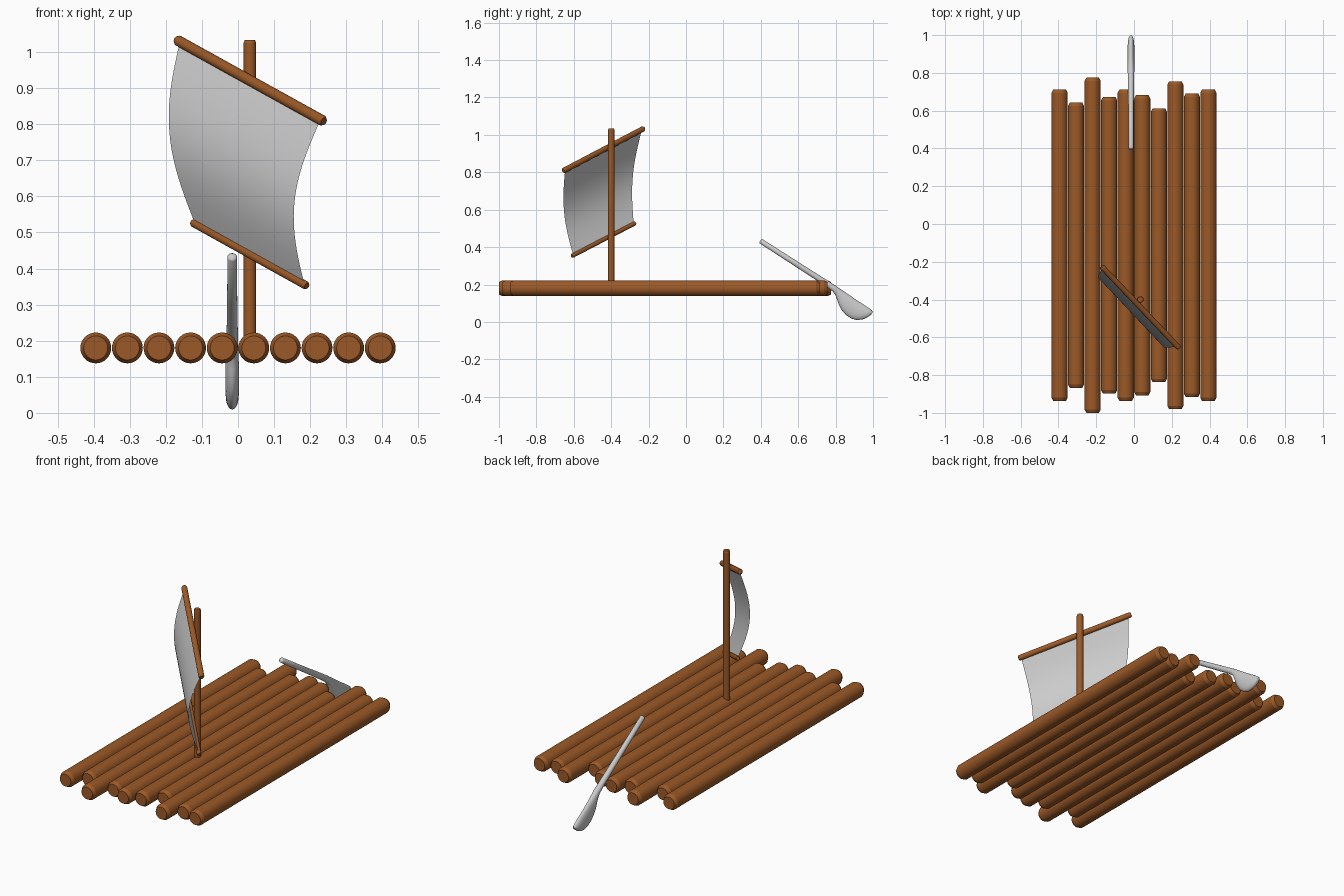
import bpy, bmesh, math
from mathutils import Vector

if "Cube" in bpy.data.objects:
    bpy.data.objects.remove(bpy.data.objects["Cube"])

wood = bpy.data.materials.new("wood")
wood.diffuse_color = (0.33, 0.10, 0.02, 1)
wood.use_nodes = True
wood.node_tree.nodes["Principled BSDF"].inputs["Base Color"].default_value = wood.diffuse_color


def make_object(name, bm, mat=None, angle=20):
    bmesh.ops.recalc_face_normals(bm, faces=bm.faces)
    mesh = bpy.data.meshes.new(name)
    bm.to_mesh(mesh)
    bm.free()
    ob = bpy.data.objects.new(name, mesh)
    bpy.context.collection.objects.link(ob)
    if mat:
        mesh.materials.append(mat)
    bpy.ops.object.select_all(action='DESELECT')
    ob.select_set(True)
    bpy.context.view_layer.objects.active = ob
    bpy.ops.object.shade_smooth_by_angle(angle=math.radians(angle))
    return ob


def loft(name, rings, mat=None, angle=20):
    """Skin a list of closed point rings and cap both ends."""
    bm = bmesh.new()
    vs = [[bm.verts.new(p) for p in ring] for ring in rings]
    n = len(vs[0])
    for a, b in zip(vs, vs[1:]):
        for i in range(n):
            bm.faces.new((a[i], a[(i + 1) % n], b[(i + 1) % n], b[i]))
    bm.faces.new(vs[0])
    bm.faces.new(vs[-1])
    return make_object(name, bm, mat, angle)


def pole(name, a, b, r, inset, depth, sides=32):
    """Round pole from a to b with chamfered ends."""
    a, b = Vector(a), Vector(b)
    d = (b - a).normalized()
    u = d.orthogonal().normalized()
    v = d.cross(u)
    stations = [(a, r - inset), (a + d * depth, r), (b - d * depth, r), (b, r - inset)]
    rings = [[c + (u * math.cos(k * math.tau / sides) + v * math.sin(k * math.tau / sides)) * q
              for k in range(sides)] for c, q in stations]
    return loft(name, rings, wood)


# Deck logs of uneven length
half_lengths = [.825, .755, .8875, .785, .825, .795, .725, .868, .803, .825]
for i, h in enumerate(half_lengths):
    x = (i - 4.5) * 0.0876
    pole(f"log_{i + 1}", (x, -0.1125 - h, 0.18), (x, -0.1125 + h, 0.18), 0.0427, 0.0095, 0.018)

# Mast and the two slanted yards
pole("mast", (0.033, -0.4, 0.17), (0.033, -0.4, 1.033), 0.0175, 0.003, 0.008)
top_l, top_r = Vector((-0.170, -0.226, 1.034)), Vector((0.238, -0.656, 0.808))
low_l, low_r = Vector((-0.126, -0.272, 0.528)), Vector((0.191, -0.610, 0.352))
pole("upper_yard", top_l, top_r, 0.0148, 0.004, 0.007)
pole("lower_yard", low_l, low_r, 0.0115, 0.003, 0.005)

# Sail sheet billowing forward between the yards
bm = bmesh.new()
belly = Vector((-0.050, -0.027, 0))
nu, nv = 12, 24
grid = []
for j in range(nv + 1):
    s = j / nv
    row = []
    for i in range(nu + 1):
        t = 0.022 + 0.956 * i / nu
        p = top_l.lerp(top_r, t).lerp(low_l.lerp(low_r, t), s)
        row.append(bm.verts.new(p + belly * math.sin(math.pi * s)))
    grid.append(row)
for j in range(nv):
    for i in range(nu):
        bm.faces.new((grid[j][i], grid[j + 1][i], grid[j + 1][i + 1], grid[j][i + 1]))
make_object("sail", bm, None, 40)

# Steering oar: (distance along, upper edge, lower edge, half thickness)
sections = [(0, -.009, .009, .009), (.005, -.0135, .0135, .0135), (.24, -.0145, .0145, .014),
            (.43, -.016, .016, .016), (.475, -.016, .019, .017), (.495, -.015, .027, .0175),
            (.515, -.015, .042, .018), (.54, -.014, .062, .019), (.57, -.013, .078, .019),
            (.60, -.012, .086, .019), (.635, -.012, .086, .0185), (.665, -.012, .077, .018),
            (.69, -.011, .055, .016), (.703, -.010, .036, .013), (.712, -.006, .012, .006)]
start = Vector((-0.016, 0.397, 0.434))
along = Vector((0, 0.841, -0.541))
down = Vector((0, -0.541, -0.841))
rings = []
for t, hi, lo, w in sections:
    c = start + along * t + down * (hi + lo) / 2
    rings.append([c + down * ((lo - hi) / 2 * math.cos(k * math.tau / 24))
                  + Vector((w * math.sin(k * math.tau / 24), 0, 0)) for k in range(24)])
loft("steering_oar", rings, None, 50)
